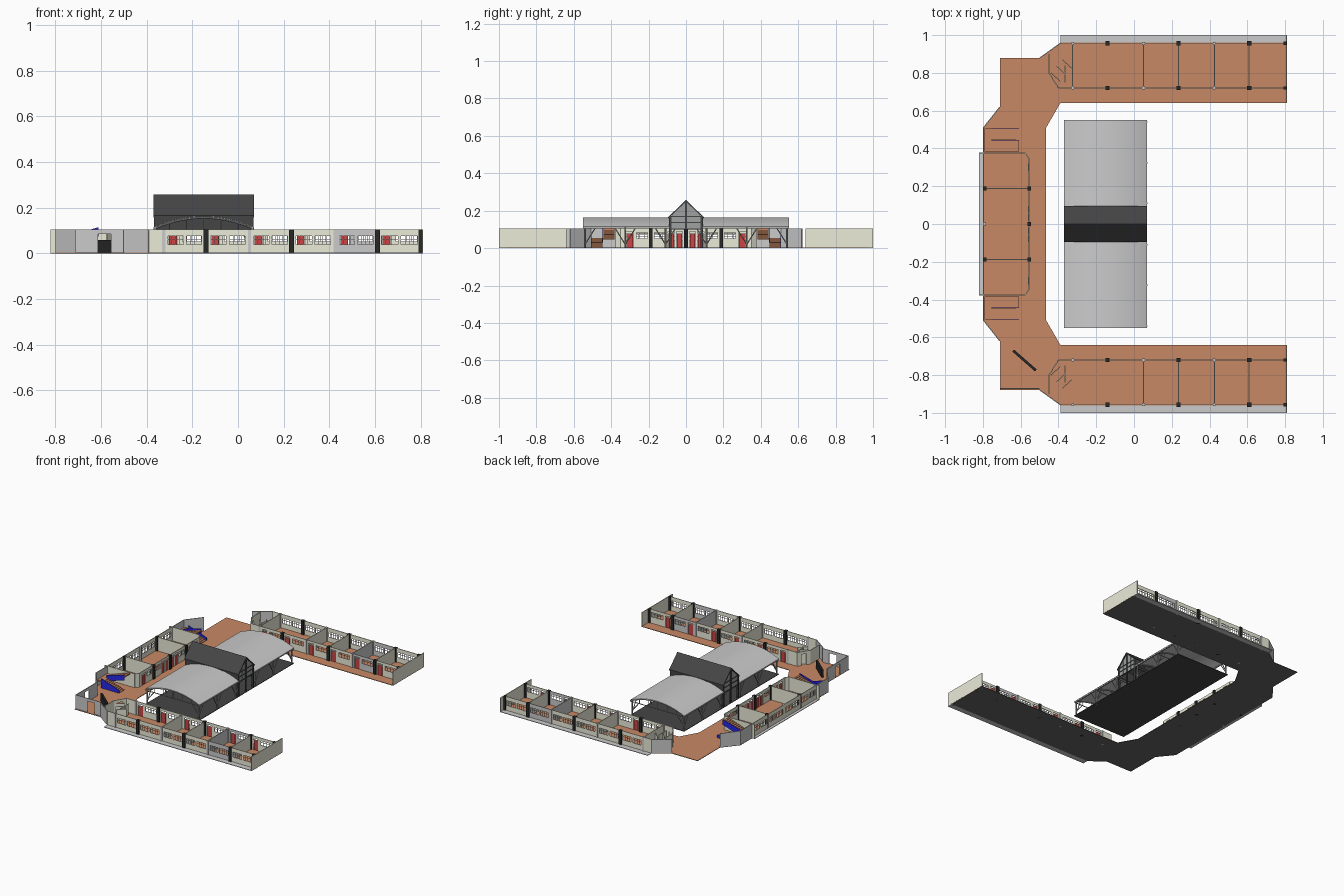
import bpy, bmesh, math
from mathutils import Vector, Matrix

if "Cube" in bpy.data.objects:
    bpy.data.objects.remove(bpy.data.objects["Cube"])

H = 0.105      # wall height
F = 0.004      # floor level
COL = dict(cream=(.84, .84, .70), brown=(.58, .25, .13), black=(.02, .02, .02),
           roof=(.06, .06, .06), red=(.6, .06, .06), blue=(.02, .02, .8), grey=(.62, .62, .63),
           steel=(.35, .36, .36), under=(.13, .13, .13))
mats = {}
for k, c in COL.items():
    mats[k] = bpy.data.materials.new(k)
    mats[k].diffuse_color = (*c, 1)
parts = {}


def part(name, mat):
    return parts.setdefault(name, (bmesh.new(), mat))[0]


def seg(name, mat, p, q, t, z0, z1):
    """Upright slab running from p to q in plan."""
    p, q = Vector((*p, 0)), Vector((*q, 0))
    d, c = q - p, (p + q) / 2
    m = (Matrix.Translation((c.x, c.y, (z0 + z1) / 2)) @ Matrix.Rotation(math.atan2(d.y, d.x), 4, 'Z')
         @ Matrix.Diagonal((d.length, t, z1 - z0, 1)))
    bmesh.ops.create_cube(part(name, mat), size=1, matrix=m)


def post(name, mat, x, y, w, z0, z1):
    seg(name, mat, (x - w / 2, y), (x + w / 2, y), w, z0, z1)


def bar(name, mat, p, q, r):
    p, q = Vector(p), Vector(q)
    m = Matrix.Translation((p + q) / 2) @ (q - p).to_track_quat('Z', 'Y').to_matrix().to_4x4()
    bmesh.ops.create_cone(part(name, mat), cap_ends=True, segments=8, radius1=r, radius2=r,
                          depth=(q - p).length, matrix=m)


def prism(name, mat, pts, off):
    """Closed 3D outline extruded along a vector."""
    bm, off = part(name, mat), Vector(off)
    a = [bm.verts.new(p) for p in pts]
    b = [bm.verts.new(Vector(p) + off) for p in pts]
    new = [bm.faces.new(a), bm.faces.new(b[::-1])]
    for i in range(len(a)):
        j = (i + 1) % len(a)
        new.append(bm.faces.new((a[j], a[i], b[i], b[j])))
    bmesh.ops.recalc_face_normals(bm, faces=new)


def wall(name, mat, p, q, openings=(), t=.005, fill='window'):
    """Wall with openings (u0, u1, z0, z1), u measured along the wall."""
    p, q = Vector(p), Vector(q)
    L, d = (q - p).length, (q - p).normalized()
    at = lambda u: tuple(p + d * u)
    u = 0
    for u0, u1, z0, z1 in openings:
        seg(name, mat, at(u), at(u0), t, F, H)
        if z0 > F:
            seg(name, mat, at(u0), at(u1), t, F, z0)
        seg(name, mat, at(u0), at(u1), t, z1, H)
        if z0 > F:   # window frame and glazing bars
            for z in (z0, z0 + (z1 - z0) * .6, z1 - .002):
                seg('window_frames', 'grey', at(u0), at(u1), t * .8, z, z + .002)
            for i in range(5):
                c = u0 + (u1 - u0) * i / 4
                seg('window_frames', 'grey', at(c - .001), at(c + .001), t * .7, z0, z1)
        elif fill == 'window':   # red door leaf
            seg('doors', 'red', at(u0 + .003), at(u1 - .003), t * .5, F, z1 - .012)
            seg('door_frames', 'grey', at(u0), at(u1), t * 1.3, z1 - .012, z1 - .009)
        u = u1
    seg(name, mat, at(u), at(L), t, F, H)


# U-shaped floor: grey underside with brown paving
half_out = [(.81, .96), (-.39, .96), (-.50, .88), (-.71, .88), (-.71, .62), (-.80, .51)]
half_in = [(-.465, .51), (-.39, .64), (.81, .64)]
outline = half_out + [(x, -y) for x, y in half_out[::-1]] + [(x, -y) for x, y in half_in[::-1]] + half_in
prism('floor_slab', 'under', [(x, y, 0) for x, y in outline], (0, 0, .002))
prism('floor_paving', 'brown', [(x, y, .002) for x, y in outline], (0, 0, F - .002))

BAYS = [-.325, -.14, .05, .235, .425, .61, .805]
for s in (1, -1):
    yo, yi = s * .957, s * .72
    # ledge outside the classroom windows and end fins
    seg('outer_ledge', 'grey', (-.39, s * .98), (.81, s * .98), .04, 0, F)
    wall('wing_end_wall', 'cream', (.808, s * .64), (.808, s * 1.0))
    wall('wing_walls', 'cream', (-.39, yo), (-.325, yo))
    for i in range(6):
        a, b = BAYS[i], BAYS[i + 1]
        w = b - a
        mat, nm = ('grey', 'pale_walls') if i == 4 else ('cream', 'wing_walls')
        wall(nm, mat, (a, yo), (b, yo), [(.018, w / 2 - .006, .038, .078), (w / 2 + .006, w - .018, .038, .078)])
        door = (.02, .06, F, .088)
        wall(nm, mat, (a, yi), (b, yi), [door, (.08, w - .02, .05, .085)])
        if i != 1 and not (i == 0 and s < 0):
            wall(nm, mat, (a, yi), (a, yo))
        # columns, alternating dark and pale
        dark = i % 2 == 1
        for y in (yo, yi):
            post('dark_columns' if dark else 'pale_columns', 'black' if dark else 'grey',
                 a, y, .022 if dark else .014, 0, H + .001)
    for y in (yo, yi):
        post('dark_columns', 'black', .80, y, .018, 0, H + .001)
    # washroom stalls at the inner end of each wing
    wall('stall_partitions', 'cream', (-.325, s * .72), (-.40, s * .72))
    wall('stall_partitions', 'cream', (-.40, s * .72), (-.45, s * .80), [(.03, .065, F, .085)], fill=None)
    wall('stall_partitions', 'cream', (-.45, s * .80), (-.45, s * .90))
    for k in range(3):
        x, y = -.44 + .03 * k, .80 + .035 * k
        seg('stall_partitions', 'cream', (x, s * y), (x + .05, s * (y - .045)), .004, F, .085)
    seg('stall_partitions', 'cream', (-.365, s * .75), (-.365, s * .84), .004, F, .085)
    # diagonal corner walls
    wall('corner_walls', 'grey', (-.39, s * .957), (-.50, s * .878))
    wall('corner_walls', 'grey', (-.71, s * .62), (-.797, s * .51))
    wall('corner_walls', 'grey', (-.797, s * .51), (-.797, s * .375))

    # double-flight stairs with a blue balustrade
    n, x0, run = 10, -.61, .0145
    for k in range(n):
        xa, z = x0 - run * k, F + .005 * (k + 1)
        seg('stairs', 'brown', (xa, s * .476), (xa - run, s * .476), .058, F, z)
        z2 = .104 - .005 * k
        seg('stairs', 'brown', (xa, s * .412), (xa - run, s * .412), .058, z2 - .010, z2)
    seg('stairs', 'brown', (-.755, s * .444), (-.792, s * .444), .122, .046, .054)
    prism('stair_balustrade', 'blue', [(-.61, s * .443, .075), (-.755, s * .443, .03), (-.755, s * .443, .075),
                                       (-.61, s * .443, .115)], (0, s * .003, 0))
    prism('stair_balustrade', 'blue', [(-.61, s * .506, .004), (-.755, s * .506, .004), (-.755, s * .506, .075),
                                       (-.61, s * .506, .025)], (0, s * .003, 0))

    # west block: end wall, chamfer, partitions, columns
    wall('west_walls', 'cream', (-.82, s * .375), (-.575, s * .375))
    wall('west_walls', 'cream', (-.575, s * .375), (-.557, s * .35))
    wall('west_walls', 'cream', (-.80, s * .188), (-.557, s * .188))
    for x in (-.79, -.555):
        post('dark_columns', 'black', x, s * .188, .02, 0, H + .001)
    wall('west_walls', 'cream', (-.557, s * .35), (-.557, s * .188), [(.03, .07, F, .088), (.085, .145, .05, .085)])
    wall('west_walls', 'cream', (-.557, 0), (-.557, s * .188),
         [(.018, .052, F, .088), (.062, .096, F, .088), (.11, .17, .05, .085)])
    wall('west_walls', 'cream', (-.797, 0), (-.797, s * .188), [(.015, .085, .038, .078), (.10, .17, .038, .078)])
    wall('west_walls', 'cream', (-.797, s * .188), (-.797, s * .375), [(.015, .085, .038, .078), (.10, .17, .038, .078)])
seg('outer_ledge', 'grey', (-.81, -.375), (-.81, .375), .02, 0, F)
post('dark_columns', 'black', -.555, 0, .02, 0, H + .001)
post('pale_columns', 'grey', -.79, 0, .014, 0, H + .001)

# south-west corner: entrance wall with open doorway, and dark screen
wall('corner_walls', 'grey', (-.708, -.87), (-.50, -.87), [(.095, .152, F, .085)], fill=None)
wall('corner_walls', 'grey', (-.708, -.62), (-.708, -.87), [(.10, .15, F, .085)], fill=None)
seg('entrance_screen', 'black', (-.64, -.67), (-.52, -.775), .014, F, .06)

# central hall: floor, two vaults, gabled ridge
XA, XB, XC = -.37, .07, -.15
seg('hall_floor', 'roof', (XA, 0), (XB, 0), 1.10, 0, F)
R, sag = .509, .05
ang = math.asin(.22 / R)


def arch(z_off, y, n=24):
    return [(XC + R * math.sin(t), y, .115 + sag - R + R * math.cos(t) + z_off)
            for t in (ang * (2 * i / n - 1) for i in range(n + 1))]


for s in (1, -1):
    prism('vault_roof', 'grey', arch(0, s * .09) + arch(-.005, s * .09)[::-1], (0, s * .46, 0))
    # arched trusses under each vault
    for y in (.54, .325, .11):
        a = arch(-.009, s * y, 12)
        for p, q in zip(a, a[1:]):
            bar('vault_trusses', 'steel', p, q, .004)
        bar('vault_trusses', 'steel', (XA, s * y, .103), (XB, s * y, .103), .003)
        for i in range(2, 11, 2):
            bar('vault_trusses', 'steel', a[i], (a[i][0], s * y, .103), .002)
        # posts with branching struts
        for x, inw in ((XA + .01, 1), (XB - .01, -1)):
            bar('hall_posts', 'steel', (x, s * y, 0), (x, s * y, .108), .005)
            bar('hall_posts', 'steel', (x, s * y, .035), (x + inw * .055, s * y, .103), .003)
            for e in (1, -1):
                if abs(y + e * .055) < .56:
                    bar('hall_posts', 'steel', (x, s * y, .02), (x, s * (y + e * .055), .108), .003)
    for x in (XA + .006, XB - .006):
        seg('eave_beam', 'steel', (x, s * .09), (x, s * .55), .008, .104, .113)
    # gable roof slope and side wall
    prism('gable_roof', 'roof', [(XA, 0, .258), (XA, s * .095, .166), (XA, s * .095, .158), (XA, 0, .248)],
          (XB - XA, 0, 0))
    seg('gable_side_wall', 'roof', (XA + .004, s * .086), (XB - .004, s * .086), .006, .10, .168)
# gable end frames
for x in (XA + .008, XB - .008):
    for y, z in ((-.084, .17), (.084, .17), (0, .25)):
        post('gable_frame', 'roof', x, y, .012, 0 if y else .10, z)
    for y in (-.04, .04):
        post('gable_mullions', 'steel', x, y, .005, .10, .208)
    for z in (.10, .135, .166):
        seg('gable_frame', 'roof', (x, -.085), (x, .085), .008, z, z + .006)
    post('gable_frame', 'roof', x, 0, .008, 0, .10)
    prism('gable_glazing', 'steel', [(x - .001, -.085, .10), (x - .001, .085, .10), (x - .001, .085, .167),
                                     (x - .001, 0, .248), (x - .001, -.085, .167)], (.002, 0, 0))

# turn the collected parts into objects
for name, (bm, mat) in parts.items():
    me = bpy.data.meshes.new(name)
    bm.to_mesh(me)
    bm.free()
    me.materials.append(mats[mat])
    ob = bpy.data.objects.new(name, me)
    bpy.context.collection.objects.link(ob)
    if name in ('vault_roof', 'vault_trusses', 'hall_posts'):
        bpy.context.view_layer.objects.active = ob
        ob.select_set(True)
        bpy.ops.object.shade_smooth_by_angle(angle=math.radians(40))
        ob.select_set(False)

for m in bpy.data.materials:
    if m.users and not m.is_grease_pencil:
        m.use_nodes = True
        m.node_tree.nodes["Principled BSDF"].inputs["Base Color"].default_value = m.diffuse_color
